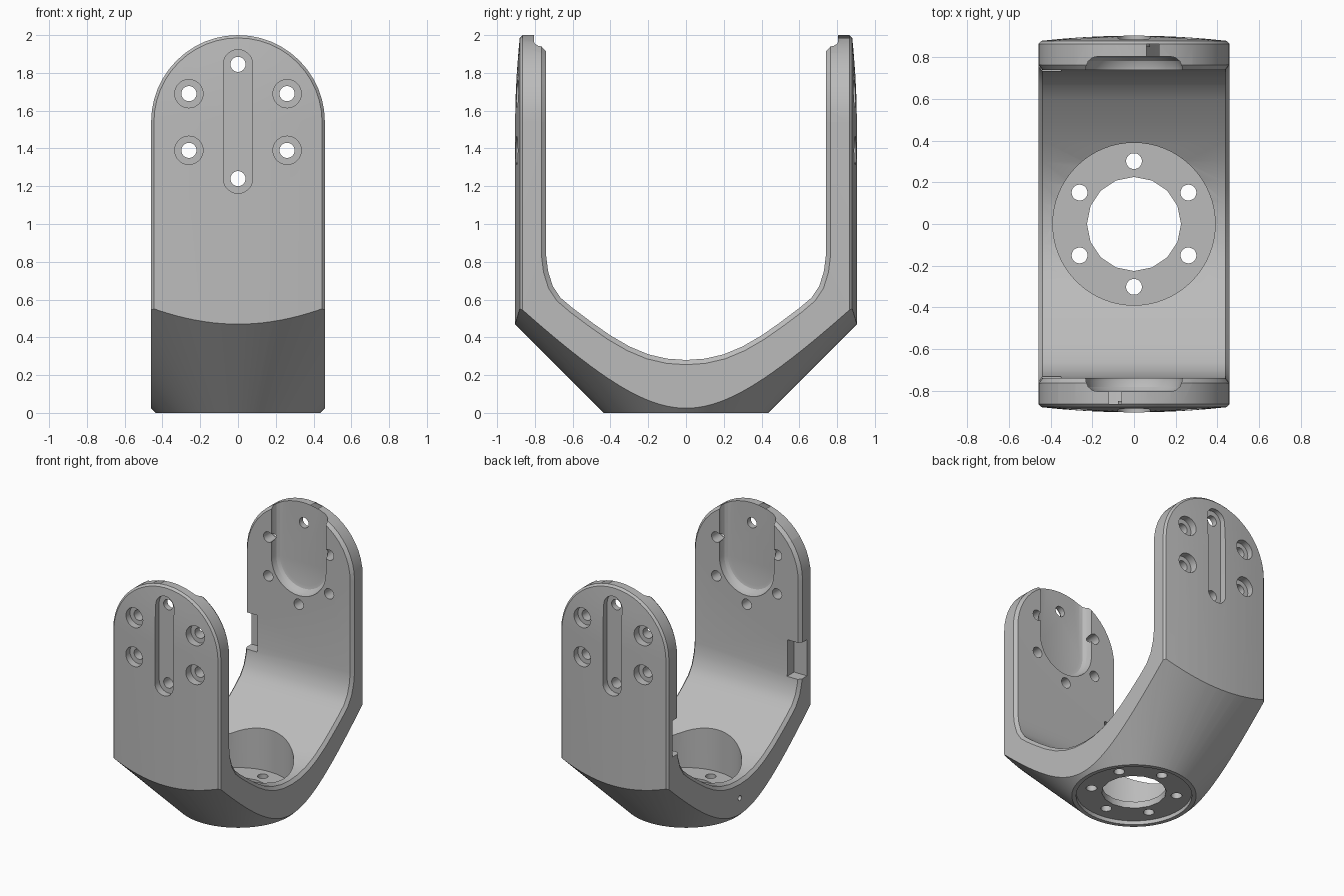
import bpy, bmesh, math
from mathutils import Vector, Matrix

if "Cube" in bpy.data.objects:
    bpy.data.objects.remove(bpy.data.objects["Cube"], do_unlink=True)

ARCH_Z = 1.54      # centre height of the rounded arm tops
HALF_W = 0.46      # half width of the bracket

metal = bpy.data.materials.new("grey_metal")
metal.use_nodes = True
grey = (0.5, 0.5, 0.5, 1)
metal.diffuse_color = grey
metal.node_tree.nodes["Principled BSDF"].inputs["Base Color"].default_value = grey


def finish(bm, name):
    bmesh.ops.remove_doubles(bm, verts=bm.verts, dist=1e-5)
    bmesh.ops.recalc_face_normals(bm, faces=bm.faces)
    mesh = bpy.data.meshes.new(name)
    bm.to_mesh(mesh)
    bm.free()
    mesh.materials.append(metal)
    obj = bpy.data.objects.new(name, mesh)
    bpy.context.collection.objects.link(obj)
    return obj


def loft(rings, name, skip=()):
    """Skin a list of matching closed rings and cap both ends."""
    bm = bmesh.new()
    rows = [[bm.verts.new(p) for p in ring] for ring in rings]
    n = len(rows[0])
    for a, b in zip(rows, rows[1:]):
        for i in range(n):
            if i not in skip:
                j = (i + 1) % n
                bm.faces.new((a[i], a[j], b[j], b[i]))
    bm.faces.new(rows[0])
    bm.faces.new(rows[-1])
    return finish(bm, name)


def arch_sweep(profile, end_z, name, sign=1, steps=24):
    """Sweep a (radius, y) profile round the arch centre, then straight to end_z."""
    rings = []
    for k in range(steps + 1):
        a = math.pi * k / steps
        rings.append([(r * math.cos(a), y, ARCH_Z + sign * r * math.sin(a)) for r, y in profile])
    if end_z is not None:
        rings.insert(0, [(r, y, end_z) for r, y in profile])
        rings.append([(-r, y, end_z) for r, y in profile])
    n = len(profile)
    axis = [i for i in range(n) if profile[i][0] == 0 and profile[(i + 1) % n][0] == 0]
    return loft(rings, name, axis)


def cone(r1, r2, start, end, name="hole_cutter", sides=32):
    start, end = Vector(start), Vector(end)
    axis = end - start
    bm = bmesh.new()
    turn = axis.to_track_quat('Z', 'Y').to_matrix().to_4x4()
    bmesh.ops.create_cone(bm, cap_ends=True, segments=sides, radius1=r1, radius2=r2,
                          depth=axis.length,
                          matrix=Matrix.Translation((start + end) / 2) @ turn)
    return finish(bm, name)


def box(lo, hi, name):
    lo, hi = Vector(lo), Vector(hi)
    bm = bmesh.new()
    bmesh.ops.create_cube(bm, size=1, matrix=Matrix.Translation((lo + hi) / 2)
                          @ Matrix.Diagonal((*(hi - lo), 1)))
    return finish(bm, name)


def carve(target, cutter, operation='DIFFERENCE'):
    cutter.hide_render = True
    mod = target.modifiers.new("carve", 'BOOLEAN')
    mod.operation, mod.solver, mod.object = operation, 'EXACT', cutter
    bpy.context.view_layer.update()
    new = bpy.data.meshes.new_from_object(
        target.evaluated_get(bpy.context.evaluated_depsgraph_get()))
    target.modifiers.clear()
    target.data = new
    bpy.data.objects.remove(cutter, do_unlink=True)


# Outer envelope: arched block with chamfered rims and slightly domed faces
rim = HALF_W - 0.015
dome = [(rim * t, 0.88 + 0.025 * (1 - t * t)) for t in (0, 0.2, 0.4, 0.6, 0.8, 1)]
half = dome + [(HALF_W, 0.865)]
bracket = arch_sweep(half + [(r, -y) for r, y in reversed(half)], 0, "u_bracket")

# Conical underside
carve(bracket, cone(0.435, 2.635, (0, 0, 0), (0, 0, 2.2), "base_cone", 128), 'INTERSECT')

# Inner channel, flared at both open sides for the edge chamfer
side = [(0, .28), (.1, .287), (.2, .31), (.3, .352), (.4, .41), (.5, .48), (.6, .555),
        (.665, .61), (.705, .67), (.73, .75), (.74, .83), (.74, 2.2)]
path = [Vector((-y, z)) for y, z in reversed(side[1:])] + [Vector(p) for p in side]


def flared(offset):
    out = []
    for i, p in enumerate(path):
        t = (path[min(i + 1, len(path) - 1)] - path[max(i - 1, 0)]).normalized()
        out.append(p + Vector((t.y, -t.x)) * offset)
    return out


carve(bracket, loft([[(x, p.x, p.y) for p in flared(o)] for x, o in
                     ((-.48, .05), (-.44, 0), (.44, 0), (.48, .05))], "channel_cutter"))

# Details shared by both arms
for s in (-1, 1):
    # Chamfer round the inner arch edge
    carve(bracket, arch_sweep([(.432, .73 * s), (.48, .79 * s), (.48, .73 * s)], None,
                              "arch_chamfer_cutter"))
    # Rounded pocket open at the top
    pocket = [(0, .7), (0, .805), (.175, .805), (.2, .799), (.22, .782), (.231, .755), (.235, .7)]
    carve(bracket, arch_sweep([(r, y * s) for r, y in pocket], 2.2, "pocket_cutter", -1))
    # Long outer slot
    ends = [(1.24, math.pi), (1.845, 0)]
    ring = [(0.078 * math.cos(a + math.pi * k / 12), z + 0.078 * math.sin(a + math.pi * k / 12))
            for z, a in ends for k in range(13)]
    carve(bracket, loft([[(x, y * s, z) for x, z in ring] for y in (.85, 1)], "slot_cutter"))
    for z in (1.24, 1.845):
        carve(bracket, cone(.04, .04, (0, .6 * s, z), (0, s, z)))
    # Counterbored screw holes
    for x in (-.26, .26):
        for z in (1.39, 1.69):
            carve(bracket, cone(.04, .04, (x, .6 * s, z), (x, s, z)))
            carve(bracket, cone(.075, .075, (x, .84 * s, z), (x, s, z)))
    # Cable notch on the inner edge
    y0, y1 = sorted((.68 * s, .82 * s))
    carve(bracket, box((-.5, y0, .78), (-.35, y1, 1.06), "notch_cutter"))

# Base: motor well, underside recess, centre bore and bolt circle
carve(bracket, cone(.39, .39, (0, 0, .08), (0, 0, 1), "well_cutter", 64))
carve(bracket, cone(.405, .405, (0, 0, -.1), (0, 0, .03), "recess_cutter", 64))
carve(bracket, cone(.226, .226, (0, 0, -.1), (0, 0, .2), "bore_cutter", 16))
for k in range(6):
    a = math.radians(30 + 60 * k)
    x, y = 0.302 * math.cos(a), 0.302 * math.sin(a)
    carve(bracket, cone(.038, .038, (x, y, -.1), (x, y, .2)))

# Small set-screw hole in one side
carve(bracket, cone(.02, .02, (-.6, 0, .15), (-.3, 0, .15)))

# Smooth curves, sharp edges
bpy.ops.object.select_all(action='DESELECT')
bracket.select_set(True)
bpy.context.view_layer.objects.active = bracket
bpy.ops.object.shade_smooth_by_angle(angle=math.radians(25))
